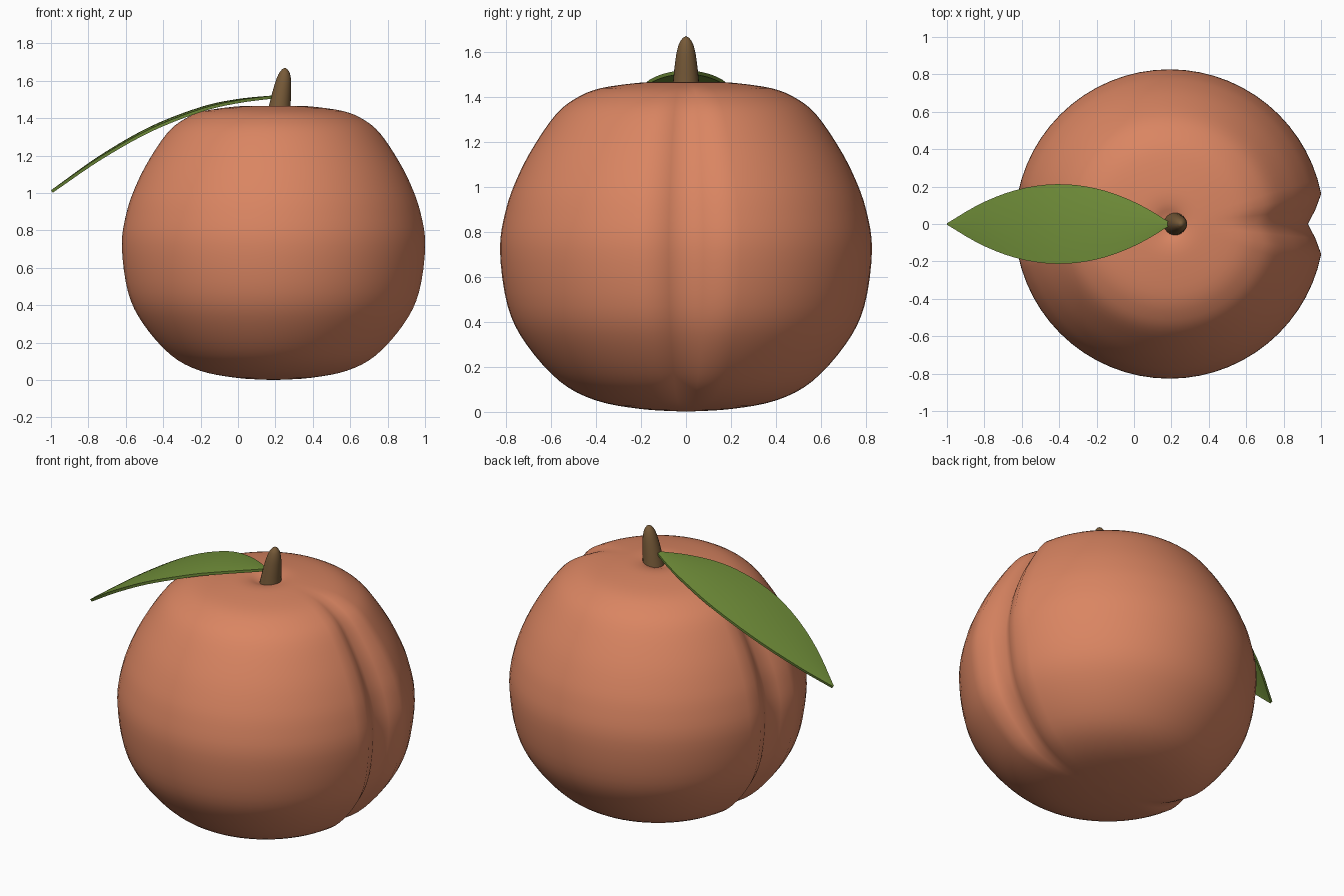
import bpy, bmesh, math
from mathutils import Vector

if "Cube" in bpy.data.objects:
    bpy.data.objects.remove(bpy.data.objects["Cube"])

CX = 0.19  # fruit axis


def material(name, col):
    m = bpy.data.materials.new(name)
    m.diffuse_color = (*col, 1)
    m.use_nodes = True
    m.node_tree.nodes["Principled BSDF"].inputs["Base Color"].default_value = m.diffuse_color
    return m


def catmull(pts, steps):
    pts = [Vector(p) for p in pts]
    ext = [2 * pts[0] - pts[1]] + pts + [2 * pts[-1] - pts[-2]]
    out = []
    for i in range(1, len(ext) - 2):
        a, b, c, d = ext[i - 1:i + 3]
        for k in range(steps):
            t = k / steps
            out.append(0.5 * (2 * b + (c - a) * t + (2 * a - 5 * b + 4 * c - d) * t * t
                              + (3 * b - a - 3 * c + d) * t ** 3))
    return out + [pts[-1]]


def finish(name, bm, mat):
    bmesh.ops.recalc_face_normals(bm, faces=bm.faces)
    for f in bm.faces:
        f.smooth = True
    me = bpy.data.meshes.new(name)
    bm.to_mesh(me)
    bm.free()
    me.materials.append(mat)
    ob = bpy.data.objects.new(name, me)
    bpy.context.collection.objects.link(ob)
    return ob


def skin(name, rings, bottom, top, mat):
    """Closed surface from rings of points with a pole at each end."""
    bm = bmesh.new()
    vr = [[bm.verts.new(p) for p in ring] for ring in rings]
    n = len(vr[0])
    for a, b in zip(vr, vr[1:]):
        for i in range(n):
            j = (i + 1) % n
            bm.faces.new((a[i], a[j], b[j], b[i]))
    for pole, ring in ((bottom, vr[0]), (top, vr[-1])):
        p = bm.verts.new(pole)
        for i in range(n):
            bm.faces.new((ring[i], ring[(i + 1) % n], p))
    return finish(name, bm, mat)


peach = material("peach skin", (0.70, 0.235, 0.122))
green = material("leaf green", (0.165, 0.275, 0.042))
brown = material("stem brown", (0.185, 0.103, 0.04))

# fruit: lathed profile with a crease down both the +x and -x sides
profile = [(0, 0.0), (0.2, 0.012), (0.4, 0.05), (0.56, 0.134), (0.71, 0.3), (0.793, 0.47),
           (0.827, 0.72), (0.80, 0.90), (0.75, 1.04), (0.68, 1.175), (0.58, 1.32), (0.49, 1.393),
           (0.38, 1.438), (0.2, 1.463), (0.11, 1.462), (0.05, 1.445), (0, 1.435)]
SEG, WIDTH = 64, 2 * math.pi / 32
rings = []
for r, z in catmull(profile, 4)[1:-1]:
    fade = min(1, max(0, (r - 0.15) / 0.3))
    fade = fade * fade * (3 - 2 * fade)
    ring = []
    for i in range(SEG):
        a = 2 * math.pi * i / SEG
        off = abs(math.asin(max(-1, min(1, math.sin(a)))))
        rr = r * (1 - 0.105 * fade * max(0, 1 - off / WIDTH))
        ring.append((CX + rr * math.cos(a), rr * math.sin(a), z))
    rings.append(ring)
skin("fruit", rings, (CX, 0, 0), (CX, 0, 1.435), peach)

# stem: tapered, leaning slightly towards +x, rounded tip (x, z, radius)
stem = catmull([(0.217, 1.41, 0.064), (0.223, 1.465, 0.058), (0.234, 1.54, 0.05),
                (0.243, 1.60, 0.041), (0.248, 1.64, 0.029), (0.25, 1.662, 0.014)], 4)
skin("stem", [[(x + r * math.cos(k * math.pi / 12), r * math.sin(k * math.pi / 12), z)
               for k in range(24)] for x, z, r in stem],
     (0.217, 0, 1.41), (0.251, 0, 1.67), brown)

# leaf: pointed blade drooping towards -x, edges slightly lower than the middle
spine = catmull([(-1, 1.015), (-0.74, 1.20), (-0.47, 1.355), (-0.2, 1.46),
                 (0, 1.503), (0.2, 1.523)], 5)
bm = bmesh.new()
rows = []
for x, z in spine:
    t = (x + 1) / 1.2
    w = max(0.004, 0.213 * 4 * t * (1 - t))
    rows.append([bm.verts.new((x, w * k / 4, z - 0.012 * (k / 4) ** 2 * w / 0.213))
                 for k in range(-4, 5)])
for a, b in zip(rows, rows[1:]):
    for i in range(8):
        bm.faces.new((a[i], b[i], b[i + 1], a[i + 1]))
leaf = finish("leaf", bm, green)
if leaf.data.polygons[0].normal.z < 0:
    leaf.data.flip_normals()
mod = leaf.modifiers.new("thickness", 'SOLIDIFY')
mod.thickness = 0.016
mod.offset = -1
bpy.context.view_layer.objects.active = leaf
leaf.select_set(True)
bpy.ops.object.modifier_apply(modifier=mod.name)
bpy.ops.object.shade_smooth_by_angle(angle=math.radians(40))
